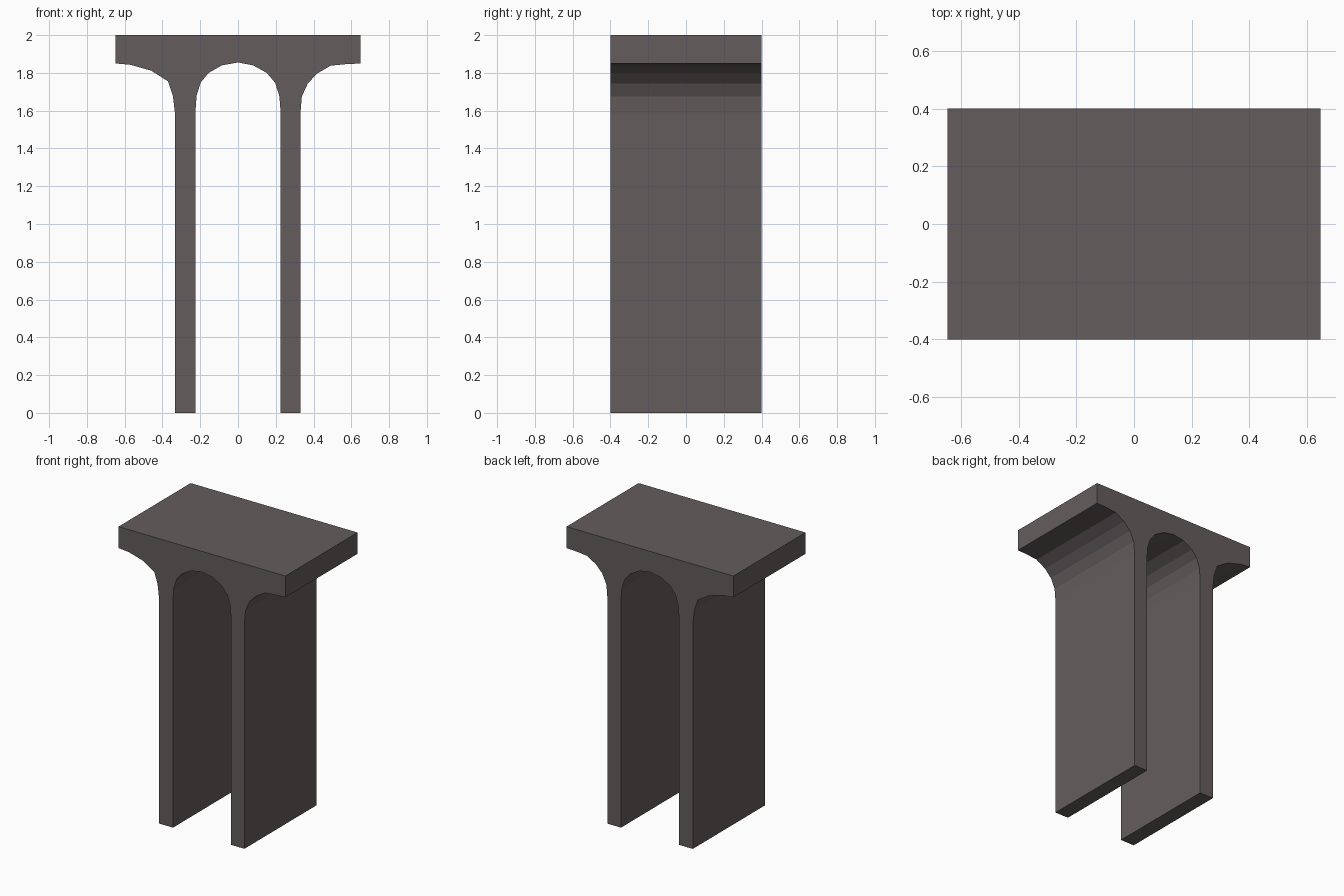
import bpy, bmesh

if "Cube" in bpy.data.objects:
    bpy.data.objects.remove(bpy.data.objects["Cube"])

HALF_DEPTH = 0.4

# Underside curves of the pier, each listed from left to right
left_flare = [(-0.648, 1.85), (-0.57, 1.843), (-0.46, 1.812), (-0.37, 1.755),
              (-0.345, 1.68), (-0.333, 1.58)]
arch = [(-0.225, 1.60), (-0.219, 1.68), (-0.197, 1.75), (-0.155, 1.80), (-0.085, 1.84),
        (0, 1.855), (0.08, 1.84), (0.152, 1.80), (0.197, 1.747), (0.219, 1.677), (0.225, 1.60)]
right_flare = [(0.33, 1.58), (0.338, 1.675), (0.37, 1.745), (0.42, 1.797),
               (0.49, 1.838), (0.57, 1.846), (0.648, 1.85)]

# Full cross-section: deck top, flares, two wall legs and the arch between them
profile = ([(-0.648, 2.0)] + left_flare + [(-0.333, 0), (-0.225, 0)] + arch
           + [(0.225, 0), (0.33, 0)] + right_flare + [(0.648, 2.0)])

# Extrude the cross-section from front to back
bm = bmesh.new()
front = bm.faces.new([bm.verts.new((x, -HALF_DEPTH, z)) for x, z in profile])
ext = bmesh.ops.extrude_face_region(bm, geom=[front], use_keep_orig=True)
back = [g for g in ext["geom"] if isinstance(g, bmesh.types.BMVert)]
bmesh.ops.translate(bm, verts=back, vec=(0, 2 * HALF_DEPTH, 0))
bmesh.ops.recalc_face_normals(bm, faces=bm.faces)
mesh = bpy.data.meshes.new("twin_wall_pier")
bm.to_mesh(mesh)
bm.free()
pier = bpy.data.objects.new("twin_wall_pier", mesh)
bpy.context.collection.objects.link(pier)

# Dark warm grey stone
stone = bpy.data.materials.new("dark_stone")
stone.diffuse_color = (0.13, 0.108, 0.11, 1)
stone.use_nodes = True
stone.node_tree.nodes["Principled BSDF"].inputs["Base Color"].default_value = stone.diffuse_color
mesh.materials.append(stone)
